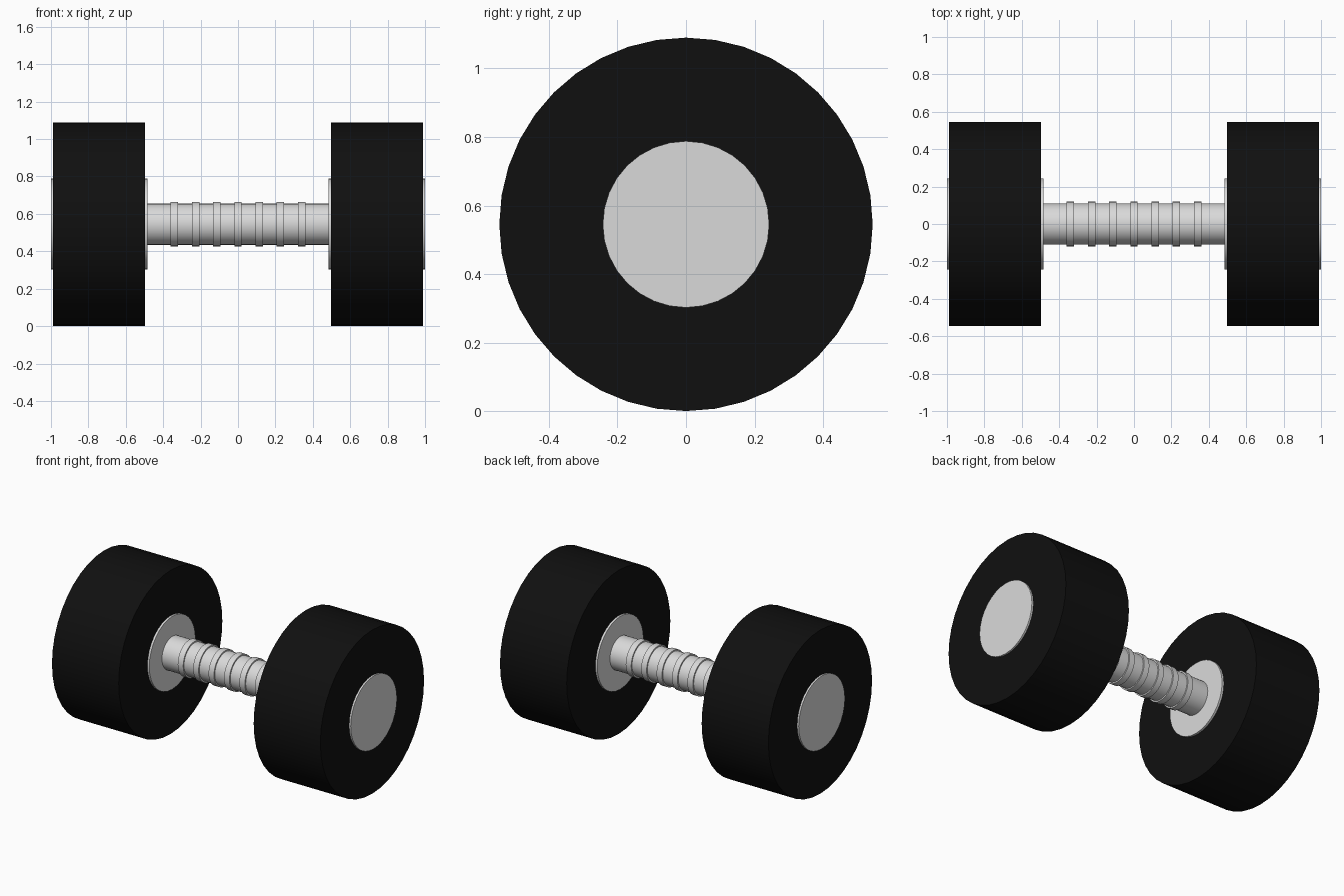
import bpy
import math

cube = bpy.data.objects.get("Cube")
if cube:
    bpy.data.objects.remove(cube, do_unlink=True)

AXIS_Z = 0.545


def material(name, value, metallic=0.0):
    mat = bpy.data.materials.new(name)
    mat.use_nodes = True
    color = (value, value, value, 1)
    mat.diffuse_color = color
    mat.node_tree.nodes["Principled BSDF"].inputs["Base Color"].default_value = color
    return mat


black = material("black rubber", 0.005)
silver = material("silver metal", 0.7)


def disc(name, x0, x1, radius, sides, mat):
    """Cylinder along x with a vertex at the top of its rim."""
    bpy.ops.mesh.primitive_cylinder_add(
        vertices=sides, radius=radius, depth=abs(x1 - x0),
        location=((x0 + x1) / 2, 0, AXIS_Z), rotation=(0, math.pi / 2, 0))
    obj = bpy.context.object
    obj.name = name
    obj.data.materials.append(mat)
    bpy.ops.object.shade_smooth_by_angle(angle=math.radians(30))
    return obj


# Weights, with a metal hub showing on both faces
for side, s in (("left", 1), ("right", -1)):
    disc(side + "_weight", s * 0.497, s * 0.988, 0.545, 40, black)
    disc(side + "_hub", s * 0.483, s * 1.0, 0.243, 32, silver)

# Handle bar and its grip rings
disc("handle", -0.49, 0.49, 0.11, 32, silver)
for i in range(-3, 4):
    x = i * 0.1135
    disc(f"grip_ring_{i + 4}", x - 0.02, x + 0.02, 0.119, 32, silver)
